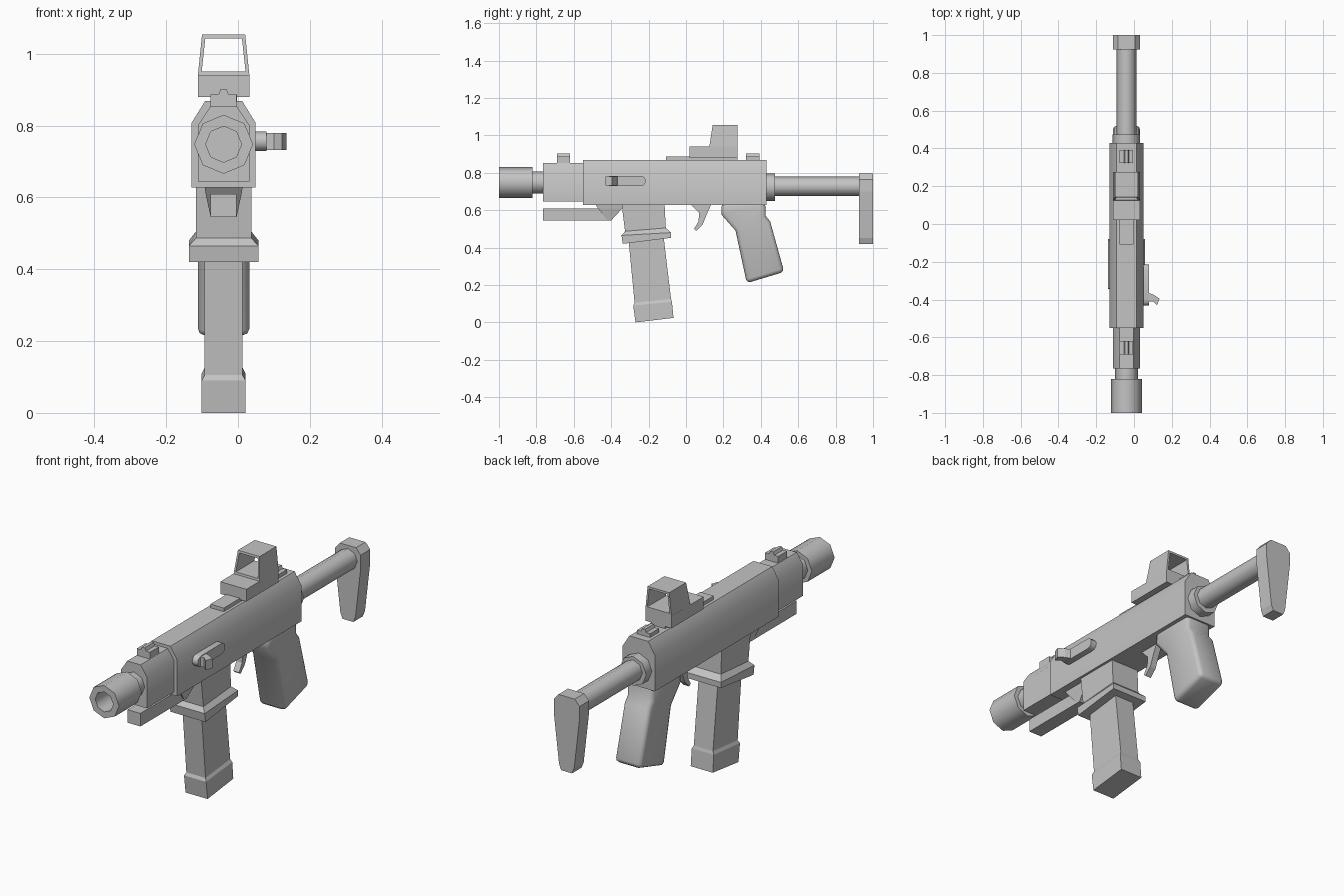
import bpy, bmesh, math

if "Cube" in bpy.data.objects:
    bpy.data.objects.remove(bpy.data.objects["Cube"])

CX = -0.04  # centre line of the body

grey = bpy.data.materials.new("matte_grey")
grey.use_nodes = True
grey.diffuse_color = (0.55, 0.55, 0.55, 1)
grey.node_tree.nodes["Principled BSDF"].inputs["Base Color"].default_value = grey.diffuse_color


def loft(name, loops, cyclic=False, smooth=0):
    """Skin matching loops of points; close the ends, or join last to first."""
    bm = bmesh.new()
    rings = [[bm.verts.new(p) for p in loop] for loop in loops]
    n = len(rings[0])
    pairs = list(zip(rings, rings[1:]))
    if cyclic:
        pairs.append((rings[-1], rings[0]))
    else:
        bm.faces.new(rings[0])
        bm.faces.new(rings[-1])
    for a, b in pairs:
        for i in range(n):
            j = (i + 1) % n
            bm.faces.new((a[i], a[j], b[j], b[i]))
    bmesh.ops.recalc_face_normals(bm, faces=bm.faces)
    mesh = bpy.data.meshes.new(name)
    bm.to_mesh(mesh)
    bm.free()
    mesh.materials.append(grey)
    obj = bpy.data.objects.new(name, mesh)
    bpy.context.collection.objects.link(obj)
    if smooth:
        bpy.ops.object.select_all(action='DESELECT')
        obj.select_set(True)
        bpy.context.view_layer.objects.active = obj
        bpy.ops.object.shade_smooth_by_angle(angle=math.radians(smooth))
    return obj


def along_y(name, half_profile, y0, y1, smooth=0):
    """Extrude a mirrored (half width, z) profile along y."""
    pts = [(CX + w, z) for w, z in half_profile]
    pts += [(CX - w, z) for w, z in reversed(half_profile)]
    return loft(name, [[(x, y, z) for x, z in pts] for y in (y0, y1)], smooth=smooth)


def block(name, half, y0, y1, z0, z1):
    return along_y(name, [(half, z0), (half, z1)], y0, y1)


def side_profile(name, pts, half):
    """Extrude a (y, z) side outline across x."""
    return loft(name, [[(CX + s * half, y, z) for y, z in pts] for s in (-1, 1)])


def stack(name, levels):
    """Slanted rectangles: front y, z, back y, z, half width."""
    return loft(name, [[(CX - h, a, za), (CX + h, a, za), (CX + h, b, zb), (CX - h, b, zb)]
                       for a, za, b, zb, h in levels])


def octagon_rod(name, z, steps):
    """Eight-sided turned part along y from (y, radius) steps."""
    angles = [i * math.pi / 4 for i in range(8)]
    return loft(name, [[(CX + r * math.cos(a), y, z + r * math.sin(a)) for a in angles]
                       for y, r in steps], smooth=50)


# Body
along_y("receiver", [(0.089, 0.628), (0.089, 0.808), (0.052, 0.868)], -0.55, 0.43, 35)
along_y("handguard", [(0.072, 0.645), (0.072, 0.80), (0.037, 0.853)], -0.765, -0.54, 35)

# Barrel and hollow muzzle
octagon_rod("barrel", 0.748, [(-0.83, 0.06), (-0.74, 0.06)])
octagon_rod("muzzle", 0.748, [(-0.88, 0.05), (-1, 0.05), (-1, 0.082), (-0.82, 0.082)])

# Lower rail with a flared rear
block("lower_rail", 0.036, -0.765, -0.40, 0.545, 0.61)
stack("rail_flare", [(-0.42, 0.545, -0.40, 0.545, 0.036),
                     (-0.47, 0.61, -0.34, 0.61, 0.05),
                     (-0.485, 0.63, -0.33, 0.63, 0.053)])

# Magazine and its housing
stack("magazine_well", [(-0.345, 0.64, -0.115, 0.64, 0.077),
                        (-0.326, 0.487, -0.108, 0.505, 0.077),
                        (-0.345, 0.465, -0.08, 0.48, 0.097),
                        (-0.338, 0.42, -0.08, 0.452, 0.097)])
stack("magazine", [(-0.307, 0.44, -0.12, 0.46, 0.053),
                   (-0.275, 0.105, -0.08, 0.125, 0.053),
                   (-0.282, 0.09, -0.075, 0.11, 0.061),
                   (-0.27, 0, -0.067, 0.024, 0.061)])

# Pistol grip with rounded edges
grip = side_profile("pistol_grip", [(0.19, 0.64), (0.19, 0.575), (0.265, 0.49), (0.325, 0.21),
                                    (0.525, 0.27), (0.45, 0.54), (0.425, 0.57), (0.425, 0.64)], 0.072)
bevel = grip.modifiers.new("rounded_edges", 'BEVEL')
bevel.width = 0.02
bevel.segments = 2
bevel.limit_method = 'ANGLE'
bevel.angle_limit = math.radians(50)
for face in grip.data.polygons:
    face.use_smooth = True

# Trigger
side_profile("trigger", [(0.02, 0.635), (0.07, 0.585), (0.067, 0.54), (0.043, 0.5), (0.055, 0.49),
                         (0.09, 0.525), (0.11, 0.575), (0.137, 0.635)], 0.016)

# Stock
octagon_rod("stock_collar", 0.723, [(0.42, 0.073), (0.475, 0.073)])
octagon_rod("stock_tube", 0.727, [(0.46, 0.052), (0.94, 0.052)])
along_y("butt_plate", [(0.03, 0.42), (0.042, 0.45), (0.071, 0.70), (0.071, 0.765), (0.045, 0.795)],
        0.925, 1.0)

# Iron sights
for name, y in (("front_sight", -0.69), ("rear_sight", 0.322)):
    along_y(name, [(0.036, 0.84), (0.036, 0.887), (0.014, 0.887), (0.008, 0.902)], y, y + 0.07)

# Optic: mount, base and open hood with a sloping front
block("optic_mount", 0.037, -0.108, 0.275, 0.86, 0.886)
block("optic_base", 0.072, 0.02, 0.275, 0.879, 0.94)


def hood_loop(bottom, top, back):
    corners = [(-bottom[0], bottom[1]), (bottom[0], bottom[1]), (top[0], top[1]), (-top[0], top[1])]
    return [(CX + x, 0.275 if back else 0.125 + 0.15 * (z - 0.94), z) for x, z in corners]


outer = ((0.072, 0.938), (0.06, 1.054))
inner = ((0.061, 0.951), (0.051, 1.043))
loft("optic_hood", [hood_loop(*outer, False), hood_loop(*outer, True),
                    hood_loop(*inner, True), hood_loop(*inner, False)], cyclic=True)

# Charging handle: round-ended bar and a bent knob on the left side
bar = []
for cy, start in ((-0.242, -90), (-0.405, 90)):
    for k in range(7):
        a = math.radians(start + 30 * k)
        bar.append((cy + 0.027 * math.cos(a), 0.756 + 0.027 * math.sin(a)))
loft("charging_bar", [[(x, y, z) for y, z in bar] for x in (0.045, 0.08)], smooth=40)
knob = [(0.07, -0.362), (0.105, -0.375), (0.135, -0.395), (0.122, -0.43), (0.1, -0.41), (0.07, -0.41)]
loft("charging_knob", [[(x, y, z) for x, y in knob] for z in (0.732, 0.78)])
